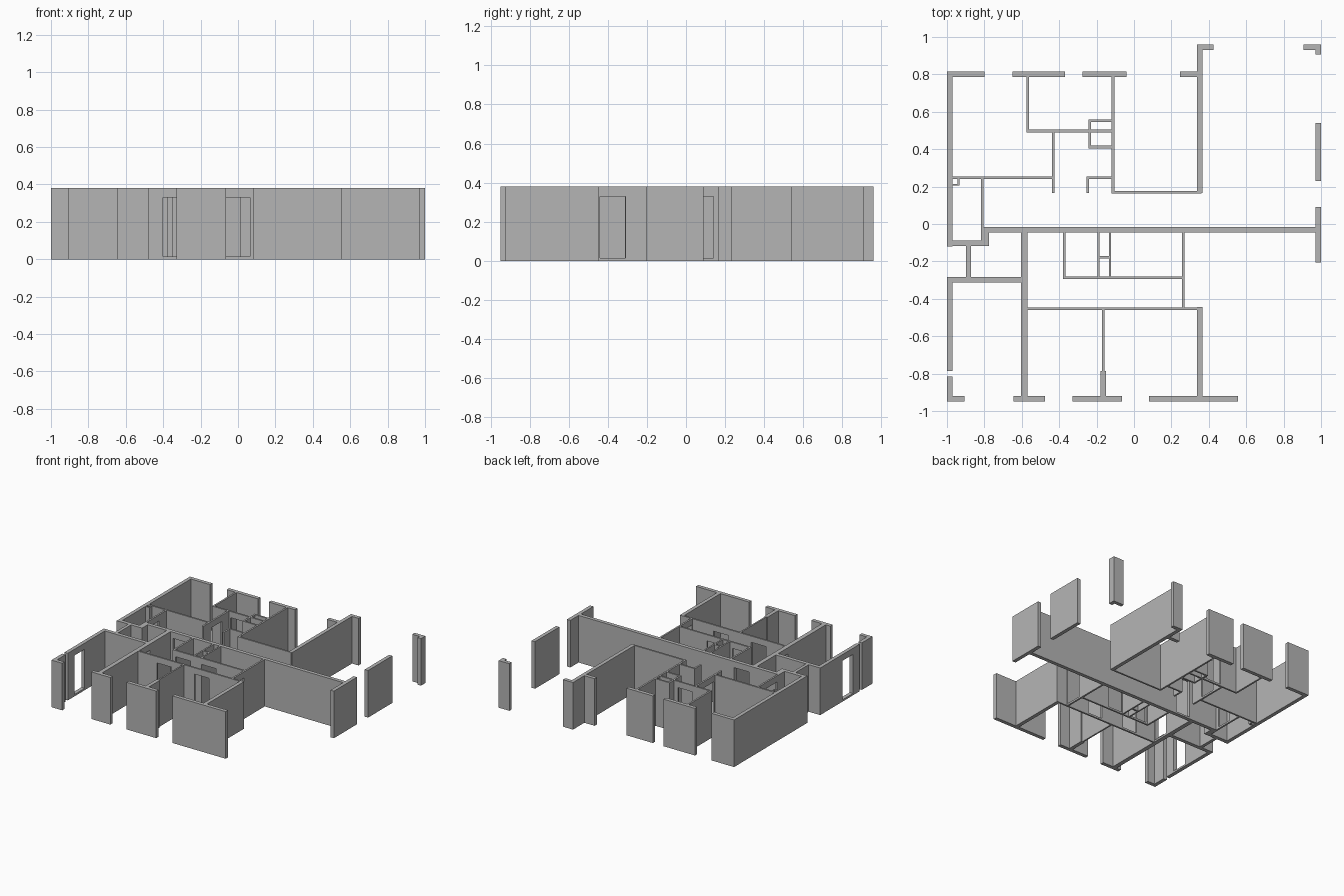
import bpy
import bmesh

if "Cube" in bpy.data.objects:
    bpy.data.objects.remove(bpy.data.objects["Cube"], do_unlink=True)

HEIGHT = 0.38
OUTER = 0.03       # outer wall thickness
INNER = 0.014      # partition thickness
DOOR = 0.13        # door opening width
SILL, LINTEL = 0.015, 0.33

plaster = bpy.data.materials.new("grey plaster")
plaster.use_nodes = True
GREY = (0.46, 0.46, 0.46, 1)
plaster.diffuse_color = GREY
plaster.node_tree.nodes["Principled BSDF"].inputs["Base Color"].default_value = GREY


def box(name, x0, x1, y0, y1, z0, z1):
    """Axis-aligned box from its limits."""
    bm = bmesh.new()
    bmesh.ops.create_cube(bm, size=1)
    for v in bm.verts:
        v.co.x = x1 if v.co.x > 0 else x0
        v.co.y = y1 if v.co.y > 0 else y0
        v.co.z = z1 if v.co.z > 0 else z0
    mesh = bpy.data.meshes.new(name)
    bm.to_mesh(mesh)
    bm.free()
    mesh.materials.append(plaster)
    obj = bpy.data.objects.new(name, mesh)
    bpy.context.collection.objects.link(obj)
    return obj


def cut(obj, cutter):
    """Cut a door opening and discard the cutter."""
    cutter.hide_render = True
    mod = obj.modifiers.new("door opening", "BOOLEAN")
    mod.operation = "DIFFERENCE"
    mod.solver = "EXACT"
    mod.object = cutter
    bpy.context.view_layer.objects.active = obj
    bpy.ops.object.modifier_apply(modifier=mod.name)
    bpy.data.objects.remove(cutter, do_unlink=True)


def wall_x(name, x0, x1, y, thick=INNER, doors=()):
    """Wall running along x, centred on y; doors lists opening starts."""
    h = thick / 2
    obj = box(name, x0, x1, y - h, y + h, 0, HEIGHT)
    for d in doors:
        cut(obj, box("cutter", d, d + DOOR, y - thick, y + thick, SILL, LINTEL))


def wall_y(name, y0, y1, x, thick=INNER, doors=()):
    """Wall running along y, centred on x; doors lists opening starts."""
    h = thick / 2
    obj = box(name, x - h, x + h, y0, y1, 0, HEIGHT)
    for d in doors:
        cut(obj, box("cutter", x - thick, x + thick, d, d + DOOR, SILL, LINTEL))


# Back outer walls
BACK = 0.8
wall_x("back_wall_corner", -1, -0.8, BACK, OUTER)
wall_x("back_wall_bedroom", -0.65, -0.37, BACK, OUTER)
wall_x("back_wall_middle", -0.275, -0.04, BACK, OUTER)
wall_x("back_wall_return", 0.245, 0.35, BACK, OUTER)
wall_y("terrace_side_wall", 0.165, 0.96, 0.352, OUTER)
wall_x("terrace_back_stub", 0.34, 0.425, 0.945, OUTER)
wall_x("terrace_corner_post_back", 0.905, 1, 0.945, OUTER)
wall_y("terrace_corner_post_side", 0.905, 0.96, 0.985, OUTER)

# Outer walls on the model's left
wall_y("left_wall_back", 0.23, 0.54, 0.985, OUTER)
wall_y("left_wall_front", -0.205, 0.09, 0.985, OUTER)

# Outer walls on the model's right and the entrance recess
wall_y("right_wall_back", -0.12, 0.815, -0.985, OUTER)
wall_x("recess_back_wall", -1, -0.775, -0.102, OUTER)
wall_y("recess_corner", -0.117, -0.015, -0.79, OUTER)
wall_y("recess_inner_wall", -0.3, -0.1, -0.885, 0.025)
wall_x("recess_front_wall", -1, -0.59, -0.298, OUTER)
wall_y("right_wall_front", -0.785, -0.285, -0.985, OUTER, [-0.7])
wall_y("right_wall_end", -0.95, -0.815, -0.985, OUTER)

# Front outer walls
FRONT = -0.935
wall_x("front_wall_corner", -1, -0.905, FRONT, OUTER)
wall_x("front_wall_right", -0.645, -0.475, FRONT, OUTER)
wall_x("front_wall_middle", -0.33, -0.065, FRONT, OUTER)
wall_x("front_wall_left", 0.08, 0.555, FRONT, OUTER)

# Main load-bearing walls
wall_x("spine_wall", -0.805, 1, -0.03, OUTER, [-0.55])
wall_y("front_cross_wall", -0.95, -0.03, -0.587, 0.035, [-0.44])
wall_y("front_left_wall", -0.95, -0.445, 0.352, OUTER)

# Back room partitions
wall_y("bedroom_partition", 0.49, 0.8, -0.568)
wall_x("bedroom_front_partition", -0.575, -0.11, 0.497, INNER, [-0.41])
wall_y("living_partition", 0.163, 0.8, -0.112)
wall_x("living_front_partition", -0.119, 0.36, 0.17)
wall_y("closet_side", 0.405, 0.56, -0.237)
for label, y in (("back", 0.553), ("front", 0.412)):
    wall_x("closet_" + label, -0.244, -0.11, y)
wall_y("hall_partition", 0.165, 0.5, -0.432, INNER, [0.27])
wall_x("hall_back_partition", -0.98, -0.425, 0.247)
wall_y("hall_niche_side", 0.165, 0.254, -0.248)
wall_x("hall_niche_back", -0.255, -0.11, 0.247)
wall_y("washroom_partition", -0.1, 0.254, -0.812, INNER, [0.01])

# Service shaft in the washroom corner
wall_y("shaft_side", 0.205, 0.25, -0.939, 0.01)
wall_x("shaft_front", -0.98, -0.934, 0.21, 0.01)

# Front room partitions
wall_y("bathroom_side", -0.295, -0.03, -0.372)
wall_x("bathroom_front", -0.379, 0.265, -0.287, INNER, [-0.35, -0.12])
for label, x in (("right", -0.19), ("left", -0.128)):
    wall_y("duct_" + label, -0.29, -0.03, x, 0.012)
wall_x("duct_divider", -0.19, -0.128, -0.178)
wall_y("corridor_end", -0.46, -0.03, 0.263, INNER, [-0.44])
wall_x("corridor_front", -0.58, 0.36, -0.453, INNER, [-0.4, -0.065])
wall_y("front_room_divider", -0.79, -0.45, -0.165, 0.012)
wall_y("front_room_pier", -0.95, -0.785, -0.165, OUTER)
